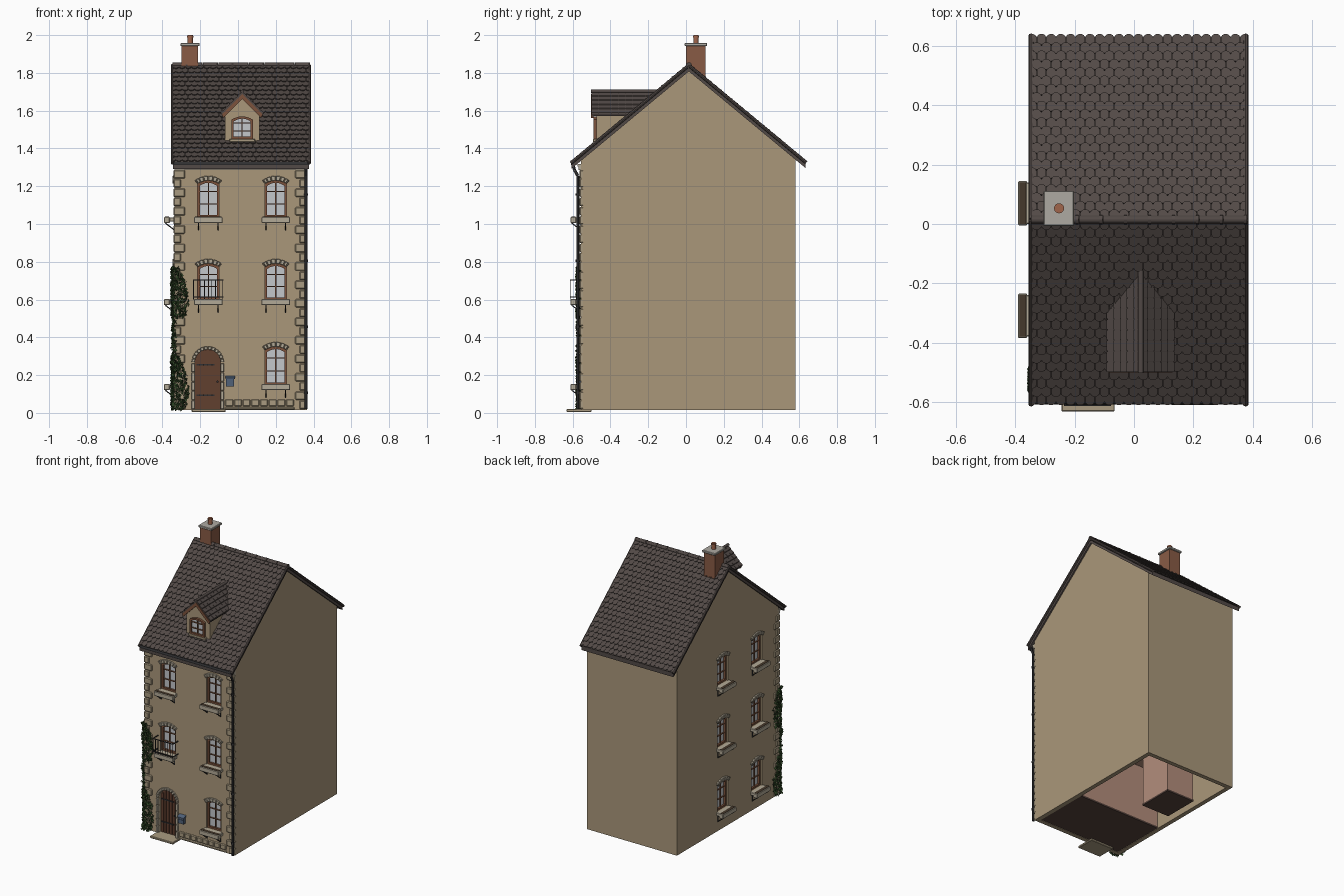
import bpy, bmesh, math, random
from mathutils import Matrix, Vector

if "Cube" in bpy.data.objects:
    bpy.data.objects.remove(bpy.data.objects["Cube"])
random.seed(4)
I = Matrix.Identity(4)
COL = dict(wall=(.40, .31, .195), roof=(.085, .068, .062), stone=(.45, .40, .31), quoin=(.40, .33, .22),
           wood=(.20, .085, .045), door=(.12, .05, .028), glass=(.55, .57, .60), iron=(.03, .03, .032),
           brick=(.25, .105, .06), cap=(.42, .40, .36), pot=(.35, .13, .07), ivy=(.03, .065, .02),
           blue=(.08, .12, .19), soil=(.06, .04, .025), pink=(.45, .27, .2), floor=(.09, .055, .045))
MATS = {}
for k, c in COL.items():
    MATS[k] = bpy.data.materials.new(k)
    MATS[k].diffuse_color = (*c, 1)


class Part:
    """Collects solids into one named object."""
    def __init__(self, name, mat):
        self.bm, self.name, self.mat = bmesh.new(), name, mat

    def loft(self, a, b, M=I):
        va = [self.bm.verts.new(M @ Vector(p)) for p in a]
        vb = [self.bm.verts.new(M @ Vector(p)) for p in b]
        n = len(a)
        self.bm.faces.new(va)
        self.bm.faces.new(vb[::-1])
        for i in range(n):
            self.bm.faces.new((va[i], vb[i], vb[(i + 1) % n], va[(i + 1) % n]))

    def prism(self, pts, d0, d1, M=I):          # (u, z) outline pushed through depth
        self.loft([(u, d0, z) for u, z in pts], [(u, d1, z) for u, z in pts], M)

    def prism_x(self, pts, x0, x1):             # (y, z) outline pushed along x
        self.loft([(x0, y, z) for y, z in pts], [(x1, y, z) for y, z in pts])

    def box(self, x0, x1, y0, y1, z0, z1, M=I):
        self.prism([(x0, z0), (x1, z0), (x1, z1), (x0, z1)], y0, y1, M)

    def ring(self, outer, inner, d0, d1, M=I):
        n = len(outer)
        for i in range(n):
            j = (i + 1) % n
            self.prism([outer[i], outer[j], inner[j], inner[i]], d0, d1, M)

    def tube(self, p, q, r, n=12):
        p, q = Vector(p), Vector(q)
        rot = (q - p).to_track_quat('Z', 'Y').to_matrix().to_4x4()
        bmesh.ops.create_cone(self.bm, cap_ends=True, segments=n, radius1=r, radius2=r, depth=(q - p).length,
                              matrix=Matrix.Translation((p + q) / 2) @ rot)

    def done(self, bevel=0, smooth=False):
        bmesh.ops.recalc_face_normals(self.bm, faces=self.bm.faces)
        me = bpy.data.meshes.new(self.name)
        self.bm.to_mesh(me)
        ob = bpy.data.objects.new(self.name, me)
        bpy.context.collection.objects.link(ob)
        if self.mat:
            me.materials.append(MATS[self.mat])
        if bevel:
            ob.modifiers.new('bevel', 'BEVEL').width = bevel
        if smooth:
            bpy.ops.object.select_all(action='DESELECT')
            ob.select_set(True)
            bpy.context.view_layer.objects.active = ob
            bpy.ops.object.shade_smooth_by_angle()
        return ob


def arch(c, w, z0, z1, rise, n=8, grow=0.0):
    """Outline with an arched top; round when rise is half the width."""
    w2, rise2 = w / 2 + grow, rise + (grow if rise > .05 else 0)
    top = []
    for i in range(n + 1):
        t = math.cos(math.pi * i / n)
        f = math.sqrt(max(0, 1 - t * t)) if rise > .05 else 1 - t * t
        top.append((c + w2 * t, z1 + grow - rise2 + rise2 * f))
    return [(c - w2, z0), (c + w2, z0)] + top


FRONT = Matrix.Translation((0, -.555, 0))
LEFT = Matrix.Translation((-.335, 0, 0)) @ Matrix.Rotation(-math.pi / 2, 4, 'Z')
DORMER = Matrix.Translation((0, -.475, 0))

cut = Part('opening_cutter', None)
frames, glass = Part('window_frames', 'wood'), Part('window_glass', 'glass')
stones, sills = Part('arch_stones', 'stone'), Part('sills_and_planters', 'stone')
soil, iron = Part('planter_soil', 'soil'), Part('ironwork', 'iron')


def voussoirs(out, inn, M, depth=-.012):
    for a, b, c, d in zip(out, out[1:], inn[1:], inn):
        k = .06
        mix = lambda p, q: (p[0] + (q[0] - p[0]) * k, p[1] + (q[1] - p[1]) * k)
        stones.prism([mix(a, b), mix(b, a), mix(c, d), mix(d, c)], depth, .01, M)


def window(c, z0, h, M, w=.115, sill=True, d=.022):
    o = arch(c, w, z0, z0 + h, .018)
    i = arch(c, w - .024, z0 + .012, z0 + h - .012, .016)
    frames.ring(o, i, d - .012, d + .012, M)
    glass.prism(arch(c, w - .01, z0 + .005, z0 + h - .005, .017), d + .002, d + .007, M)
    frames.box(c - .003, c + .003, d - .006, d + .002, z0, z0 + h - .005, M)
    for k in (.36, .7):
        frames.box(c - w / 2, c + w / 2, d - .006, d + .002, z0 + h * k - .0025, z0 + h * k + .0025, M)
    if sill:
        cut.prism(o, -.05, .07, M)
        voussoirs(arch(c, w + .03, z0, z0 + h + .026, .026)[2:], o[2:], M)
        sills.box(c - .07, c + .07, -.03, .02, z0 - .022, z0, M)
        sills.box(c - .075, c + .075, -.056, -.026, z0 - .03, z0 + .002, M)
        soil.box(c - .07, c + .07, -.052, -.03, z0, z0 + .004, M)
        for s in (-.052, .052):                 # iron brackets under the planter
            iron.box(c + s - .003, c + s + .003, -.004, 0, z0 - .07, z0 - .02, M)
            iron.tube(M @ Vector((c + s, -.05, z0 - .03)), M @ Vector((c + s, 0, z0 - .068)), .003, 6)


for z, h in ((.15, .2), (.60, .19), (1.035, .195)):
    window(.2, z, h, FRONT)
    if z > .5:
        window(-.157, z, h, FRONT)
    for y in (-.31, .07):
        window(-y, z, h, LEFT)
window(.022, 1.45, .12, DORMER, .115, False, -.004)

# Door with planks, hinges and stone surround
DC, DW, DT = -.16, .136, .335
dpts = arch(DC, DW, .018, DT, DW / 2, 12)
cut.prism([(u, z if z > .02 else -.1) for u, z in dpts], -.05, .08, FRONT)
voussoirs(arch(DC, DW, .018, DT, DW / 2, 12, .018)[2:], dpts[2:], FRONT)
for s in (-1, 1):
    for k in range(5):
        e = DC + s * DW / 2
        stones.box(min(e, e + s * .018), max(e, e + s * .018), -.012, .01, .02 + k * .049, .066 + k * .049, FRONT)
door = Part('door', 'door')
door.prism(dpts, .025, .04, FRONT)
for k in range(6):
    u = DC - DW / 2 + (k + .5) * DW / 6
    top = DT - DW / 2 + math.sqrt((DW / 2) ** 2 - (abs(u - DC) + .009) ** 2) if k not in (0, 5) else .295
    door.box(u - .0095, u + .0095, .018, .026, .02, top, FRONT)
door.done()
for z in (.09, .25):
    iron.box(DC - .06, DC + .035, .013, .018, z, z + .008, FRONT)
iron.tube((-.108, -.555, .165), (-.108, -.535, .165), .006, 8)
step = Part('doorstep', 'quoin')
step.box(-.245, -.065, -.633, -.5, .005, .02)
step.done(.003)

# Balcony rail in front of the middle left window
for z in (.61, .70):
    iron.box(-.237, -.077, -.06, -.055, z, z + .005, FRONT)
    for u in (-.237, -.082):
        iron.box(u, u + .005, -.06, .0, z, z + .005, FRONT)
for k in range(9):
    u = -.237 + k * .0194
    iron.box(u, u + .0035, -.059, -.056, .6, .70, FRONT)

frames.done()
glass.done()
stones.done(.003)
sills.done(.003)
soil.done()

# Hollow walls with gables
walls = Part('walls', 'wall')
walls.prism_x([(-.555, .015), (-.555, 1.345), (.015, 1.815), (.58, 1.35), (.58, .015)], -.335, .365)
wall_ob = walls.done()
room = Part('room_cutter', None)
room.box(-.305, .335, -.525, .55, -.1, 1.3)
for c in (room.done(), cut.done()):
    m = wall_ob.modifiers.new('cut', 'BOOLEAN')
    m.operation, m.solver, m.object = 'DIFFERENCE', 'EXACT', c
    c.hide_render = True
    c.hide_set(True)

# Interior floors, ceiling and stair room seen from below
inside = Part('interior_floors', 'floor')
inside.box(-.305, .335, -.525, -.13, .018, .035)
inside.box(-.26, -.045, .03, .28, .018, .03)
inside.done()
inside = Part('interior_walls', 'pink')
inside.box(-.305, .335, -.525, .55, .42, .44)
inside.box(-.258, -.047, .032, .278, .03, .42)
inside.box(-.305, .335, -.145, -.13, .03, .42)
inside.done()

# Corner quoins and plinth stones
q = Part('quoins', 'quoin')
n = 26
for k in range(n):
    z0 = .02 + k * 1.27 / n
    z1 = z0 + 1.27 / n - .004
    a, b = (.062, .04) if k % 2 else (.04, .062)
    q.box(-.342, -.342 + a, -.564, -.564 + b, z0, z1)
    q.box(.365 - a, .366, -.564, -.54, z0, z1)
for k in range(8):
    q.box(-.068 + k * .046, -.068 + k * .046 + .043, -.564, -.54, .035, .072)
q.box(-.068, .3, -.561, -.54, .016, .032)
q.done(.005)
cor = Part('cornice', 'stone')
cor.box(-.335, .365, -.568, -.54, 1.287, 1.305)
cor.box(-.335, .365, -.575, -.54, 1.305, 1.318)
cor.done()

# Main roof slab, scalloped tiles, ridge and verges
slab = Part('roof_slab', 'roof')
slab.prism_x([(-.607, 1.322), (.015, 1.84), (.632, 1.327), (.632, 1.297), (.015, 1.808), (-.607, 1.292)], -.345, .375)
slab.done()
tiles = Part('roof_tiles', 'roof')
R, NX, L = 22, 22, .806
c, s = .769, .639
for side in (-1, 1):
    M = Matrix(((1, 0, 0, 0), (0, side * c, side * s, .015), (0, -s, c, 1.842), (0, 0, 0, 1)))
    for r in range(R):
        end = (r + 1) * L / R
        w = .72 / NX
        for k in range(NX + r % 2):
            x = -.345 + (k + .5 - .5 * (r % 2)) * w
            pts = [(-.5, -.04), (.5, -.04), (.5, -.012), (.36, -.004), (.13, 0), (-.13, 0), (-.36, -.004), (-.5, -.012)]
            P = [(min(.375, max(-.345, x + u * w * .97)), max(0, end + v), (v + .04) * .18) for u, v in pts]
            tiles.loft([(a, b, h - .003) for a, b, h in P], [(a, b, h + .003) for a, b, h in P], M)
tiles.done()
trim = Part('ridge_and_verge', 'roof')
for k in range(9):
    x = -.348 + k * .0812
    trim.tube((x, .015, 1.84), (x + .078, .015, 1.84), .0145)
    trim.tube((x + .07, .015, 1.84), (x + .08, .015, 1.84), .016)
for x in (-.347, .377):
    for y, z in ((-.61, 1.322), (.637, 1.325)):
        trim.tube((x, .015, 1.84), (x, y, z), .009, 8)
trim.done(smooth=True)

# Gutter and downpipe
g = Part('gutter_and_downpipe', 'iron')
g.tube((-.345, -.598, 1.318), (.375, -.598, 1.318), .011)
path = [(.36, -.598, 1.315), (.36, -.59, 1.285), (.36, -.573, 1.255), (.36, -.573, .02)]
for p, e in zip(path, path[1:]):
    g.tube(p, e, .008)
for z in (.1, .45, .8, 1.15):
    g.tube((.36, -.573, z), (.36, -.573, z + .012), .011)
g.done(smooth=True)
iron.done()

# Dormer
d = Part('dormer_walls', 'wall')
d.prism([(-.07, 1.41), (.115, 1.41), (.115, 1.585), (.0225, 1.685), (-.07, 1.585)], -.475, -.15)
d.done()
dr, bb = Part('dormer_roof', 'roof'), Part('dormer_bargeboards', 'wood')
for sx in (-1, 1):
    m = lambda u: .0225 + sx * u
    dr.prism([(m(0), 1.70), (m(.112), 1.588), (m(.105), 1.572), (m(0), 1.68)], -.497, -.14)
    for k in range(5):                          # stepped tile courses
        u = .012 + k * .0225
        for j in range(10):
            y = -.5 + j * .036
            dr.prism([(m(u - .012), 1.712 - u), (m(u + .0125), 1.6935 - u), (m(u + .0125), 1.685 - u),
                      (m(u - .012), 1.705 - u)], y, y + .034)
    bb.prism([(m(0), 1.688), (m(.108), 1.58), (m(.1), 1.562), (m(0), 1.662)], -.502, -.49)
dr.tube((.0225, -.503, 1.702), (.0225, -.14, 1.702), .009)
dr.done()
bb.done()
ds = Part('dormer_sill', 'quoin')
ds.box(-.045, .09, -.492, -.47, 1.434, 1.45)
ds.box(-.078, .123, -.483, -.4, 1.415, 1.43)
ds.done(.002)

# Chimney
ch = Part('chimney', 'brick')
ch.box(-.298, -.212, 0, .103, 1.7, 1.945)
ch.done()
ch = Part('chimney_cap', 'cap')
ch.box(-.305, -.203, -.007, .112, 1.942, 1.958)
ch.done(.003)
pot = Part('chimney_pot', 'pot')
pot.tube((-.253, .053, 1.95), (-.253, .053, 2.0), .014, 16)
pot.tube((-.253, .053, 1.988), (-.253, .053, 1.996), .017, 16)
pot.done(smooth=True)

# Letterbox
lb = Part('letterbox', 'blue')
lb.box(-.063, -.02, -.58, -.55, .14, .185)
lb.prism_x([(-.584, .185), (-.55, .198), (-.55, .183), (-.584, .18)], -.067, -.016)
lb.box(-.054, -.029, -.583, -.578, .165, .17)
lb.done()

# Ivy leaves wrapping the front left corner
ivy = Part('ivy', 'ivy')
for k in range(1100):
    z0, z1 = ((.5, .77), (.015, .3), (.3, .5))[0 if k < 500 else 1 if k < 1000 else 2]
    t = random.random()
    z = z0 + t * (z1 - z0)
    wide = .018 if k >= 1000 else .03 + .055 * math.sin(math.pi * min(1, t * .8 + .2))
    a = random.random() * wide
    if random.random() < .6:
        p = (-.347 + a, -.566 - random.random() * .014, z)
    else:
        p = (-.342 - random.random() * .012, -.565 + a, z)
    rot = Matrix.Rotation(random.uniform(0, 6.28), 4, 'Z') @ Matrix.Rotation(random.uniform(.5, 1.6), 4, 'X')
    M = Matrix.Translation(p) @ rot
    vs = [ivy.bm.verts.new(M @ Vector(v)) for v in ((0, -.01, 0), (.008, 0, .003), (0, .011, 0), (-.008, 0, .003))]
    ivy.bm.faces.new(vs)
ivy.tube((-.343, -.566, .02), (-.343, -.566, .72), .004, 6)
ivy.done()

for m in bpy.data.materials:
    if m.users and not m.is_grease_pencil:
        m.use_nodes = True
        m.node_tree.nodes["Principled BSDF"].inputs["Base Color"].default_value = m.diffuse_color
